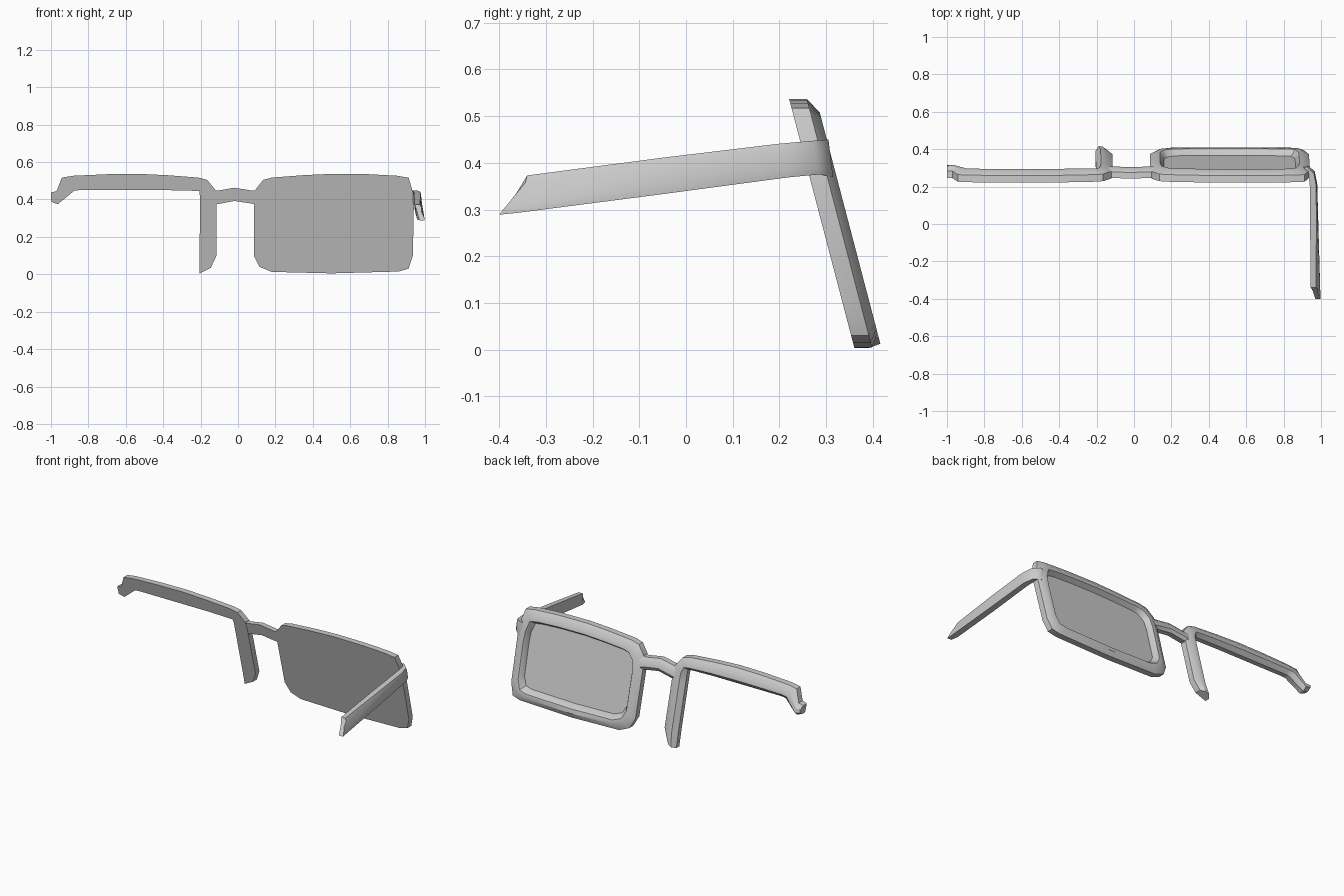
import bpy, bmesh

if "Cube" in bpy.data.objects:
    bpy.data.objects.remove(bpy.data.objects["Cube"])


def place(x, z, depth):
    """Point on the tilted front plane, pushed back by depth."""
    return (x, 0.22 + (0.54 - z) * 0.262 + depth, z)


def loft(name, sections, loop=False, angle=0.6):
    """Skin closed cross-sections; join the ends (loop) or cap them."""
    bm = bmesh.new()
    rows = [[bm.verts.new(p) for p in s] for s in sections]
    n = len(rows[0])
    pairs = list(zip(rows, rows[1:]))
    if loop:
        pairs.append((rows[-1], rows[0]))
    else:
        bm.faces.new(rows[0])
        bm.faces.new(rows[-1])
    for a, b in pairs:
        for i in range(n):
            j = (i + 1) % n
            bm.faces.new((a[i], a[j], b[j], b[i]))
    bmesh.ops.recalc_face_normals(bm, faces=bm.faces)
    mesh = bpy.data.meshes.new(name)
    bm.to_mesh(mesh)
    bm.free()
    ob = bpy.data.objects.new(name, mesh)
    bpy.context.collection.objects.link(ob)
    bpy.ops.object.select_all(action='DESELECT')
    bpy.context.view_layer.objects.active = ob
    ob.select_set(True)
    bpy.ops.object.shade_smooth_by_angle(angle=angle)
    return ob


# Whole rim: outline seen from the front, and the rim's section (inset, depth)
outline = [(.085, .10), (.085, .38), (.095, .455), (.135, .505), (.18, .517),
           (.35, .53), (.5, .537), (.7, .535), (.85, .527), (.912, .517),
           (.935, .44), (.94, .36), (.935, .10), (.912, .03), (.86, .015),
           (.5, .005), (.18, .013), (.115, .04)]
CX, CZ, HW, HH = .512, .271, .427, .266
rim_profile = [(0, 0), (0, .038), (.03, .058), (.055, .058), (.075, .026), (.075, 0)]


def ring(inset, depth):
    return [place(CX + (x - CX) * (HW - inset) / HW,
                  CZ + (z - CZ) * (HH - inset) / HH, depth) for x, z in outline]


loft("rim", [ring(i, d) for i, d in rim_profile], loop=True)
loft("lens", [ring(.075, 0), ring(.075, .026)])

# Broken rim: outer and inner edge along the top bar and down the nose side
bar_profile = [(0, 0), (0, .038), (.35, .058), (.7, .058), (1, .03), (1, 0)]


def bar_section(outer, inner):
    (ox, oz), (ix, iz) = outer, inner
    return [place(ox + (ix - ox) * t, oz + (iz - oz) * t, d) for t, d in bar_profile]


broken = [((-1.0, .437), (-.998, .387)), ((-.97, .445), (-.963, .375)),
          ((-.942, .517), (-.875, .447)), ((-.88, .527), (-.85, .45)),
          ((-.7, .535), (-.7, .45)), ((-.53, .537), (-.53, .45)),
          ((-.38, .53), (-.38, .45)), ((-.21, .517), (-.25, .447)),
          ((-.165, .505), (-.207, .445)), ((-.12, .45), (-.204, .42)),
          ((-.115, .38), (-.204, .36)), ((-.115, .10), (-.205, .08)),
          ((-.145, .035), (-.207, .003))]
loft("broken_rim", [bar_section(o, i) for o, i in broken])

# Nose bridge, gently arched
bridge = [(-.14, .45, .37), (-.11, .447, .375), (-.02, .463, .392),
          (.08, .447, .377), (.11, .45, .37)]
loft("bridge", [[place(x, t, 0.002), place(x, t, .035), place(x, t - .02, .05),
                 place(x, b + .02, .05), place(x, b, .035), place(x, b, 0.002)]
                for x, t, b in bridge])

# Temple arm: top y, bottom y, top z, bottom z, then inner/outer x at top and bottom
arm = [(.305, .315, .45, .37, .905, .925, .905, .925),
       (.27, .285, .447, .375, .935, .962, .935, .962),
       (.20, .22, .441, .369, .94, .974, .942, .976),
       (-.05, -.05, .411, .333, .942, .975, .947, .985),
       (-.34, -.36, .373, .293, .945, .972, .958, .996),
       (-.355, -.40, .345, .289, .955, .972, .970, .998)]


def arm_section(yt, yb, zt, zb, ti, to, bi, bo):
    def at(t, side):
        top, bot = (ti, bi) if side == 0 else (to, bo)
        return (top + (bot - top) * t, yt + (yb - yt) * t, zt + (zb - zt) * t)
    inner, outer = at(0, 0), at(0, 1)
    low_in, low_out = at(1, 0), at(1, 1)
    mid_top, mid_low = at(.2, 1), at(.8, 1)
    swell = lambda p: (min(p[0] + .004, 1.0), p[1], p[2])
    return [inner, outer, swell(mid_top), swell(mid_low), low_out, low_in]


loft("temple_arm", [arm_section(*row) for row in arm], angle=0.8)
